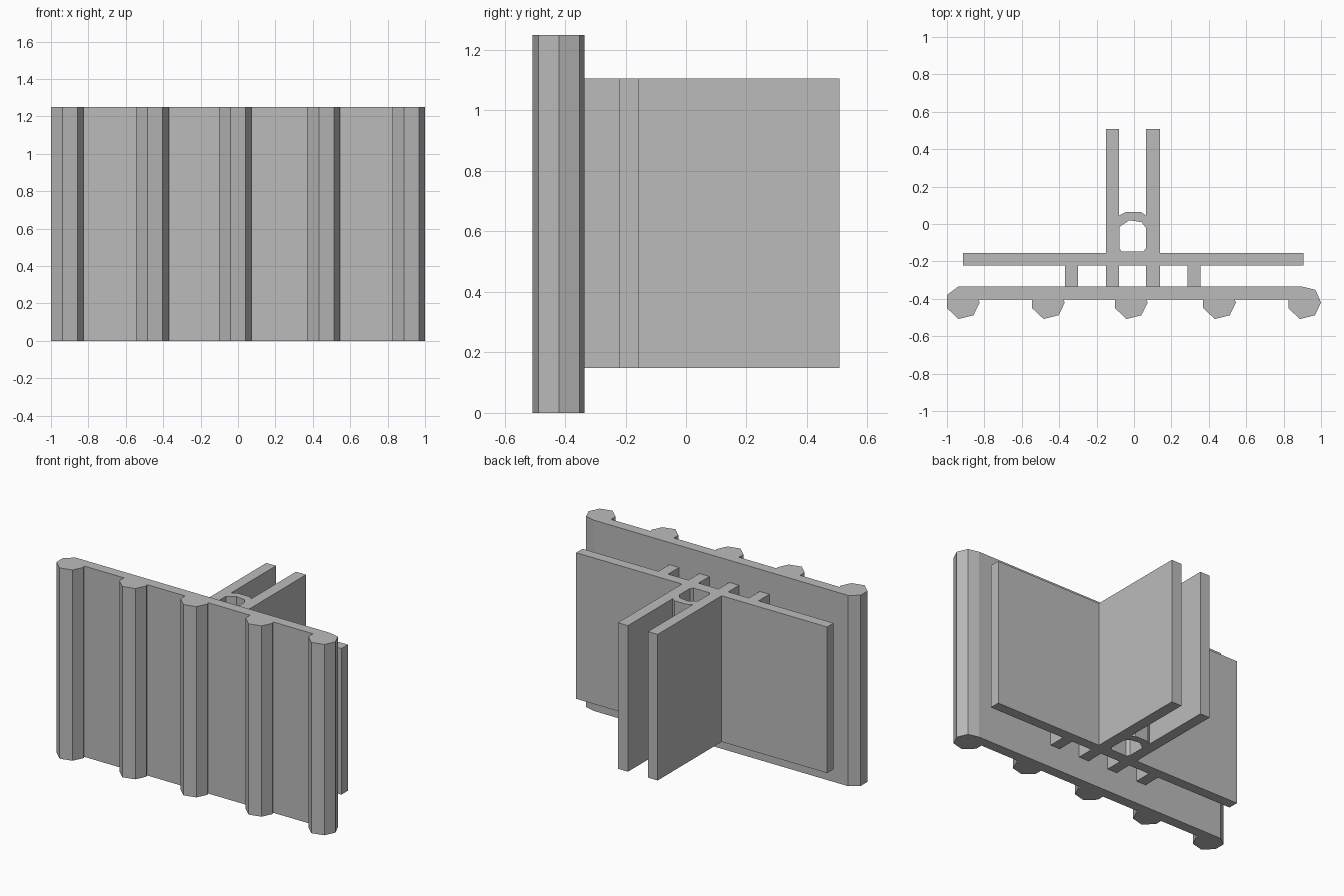
import bpy
import bmesh

cube = bpy.data.objects.get("Cube")
if cube:
    bpy.data.objects.remove(cube, do_unlink=True)

grey = bpy.data.materials.new("aluminium_grey")
grey.use_nodes = True
colour = (0.5, 0.5, 0.5, 1)
grey.diffuse_color = colour
grey.node_tree.nodes["Principled BSDF"].inputs["Base Color"].default_value = colour


def extrusion(name, loops, bottom, top):
    """Extrude a flat section upwards; loops after the first are holes."""
    bm = bmesh.new()
    edges = []
    for loop in loops:
        verts = [bm.verts.new((x, y, bottom)) for x, y in loop]
        edges += [bm.edges.new((v, verts[i - 1])) for i, v in enumerate(verts)]
    bmesh.ops.triangle_fill(bm, edges=edges, use_beauty=True, normal=(0, 0, 1))
    result = bmesh.ops.extrude_face_region(bm, geom=bm.faces[:], use_keep_orig=True)
    raised = [g for g in result["geom"] if isinstance(g, bmesh.types.BMVert)]
    bmesh.ops.translate(bm, verts=raised, vec=(0, 0, top - bottom))
    bmesh.ops.recalc_face_normals(bm, faces=bm.faces[:])
    mesh = bpy.data.meshes.new(name)
    bm.to_mesh(mesh)
    bm.free()
    mesh.materials.append(grey)
    obj = bpy.data.objects.new(name, mesh)
    bpy.context.collection.objects.link(obj)
    return obj


# Ribbed front plate: five faceted ribs along one continuous section
plate_back, plate_front = -0.335, -0.403
rib = [(0, plate_front), (0, -0.45), (0.062, -0.508),
       (0.142, -0.488), (0.175, -0.42), (0.167, plate_front)]
section = [(-0.94, plate_back), (-1, -0.38)]
for start in (-1, -0.545, -0.102, 0.37, 0.825):
    points = rib
    if start == -1:
        points = rib[1:]
    elif start > 0.8:
        points = rib[:-1]
    section += [(start + x, y) for x, y in points]
section += [(0.97, -0.352), (0.9, plate_back)]
extrusion("ribbed_front_plate", [section], 0, 1.25)

# Rear bracket: four short legs, a wide flange and two fins joined by an arch
flange_front, flange_back, fin_end = -0.222, -0.155, 0.508
outline = [(-0.915, flange_front)]
for left, right in ((-0.37, -0.3), (-0.15, -0.08), (0.065, 0.138), (0.285, 0.355)):
    outline += [(left, flange_front), (left, plate_back),
                (right, plate_back), (right, flange_front)]
outline += [(0.905, flange_front), (0.905, flange_back),
            (0.138, flange_back), (0.138, fin_end), (0.065, fin_end),
            (0.065, 0.045), (0.04, 0.063), (-0.045, 0.063), (-0.08, 0.045),
            (-0.08, fin_end), (-0.15, fin_end), (-0.15, flange_back),
            (-0.915, flange_back)]
# Screw channel between the fins
channel = [(-0.078, -0.015), (-0.025, 0.02), (0.04, 0.01), (0.063, -0.02),
           (0.063, -0.13), (0.05, -0.148), (-0.065, -0.148), (-0.078, -0.13)]
extrusion("rear_bracket", [outline, channel], 0.148, 1.105)
